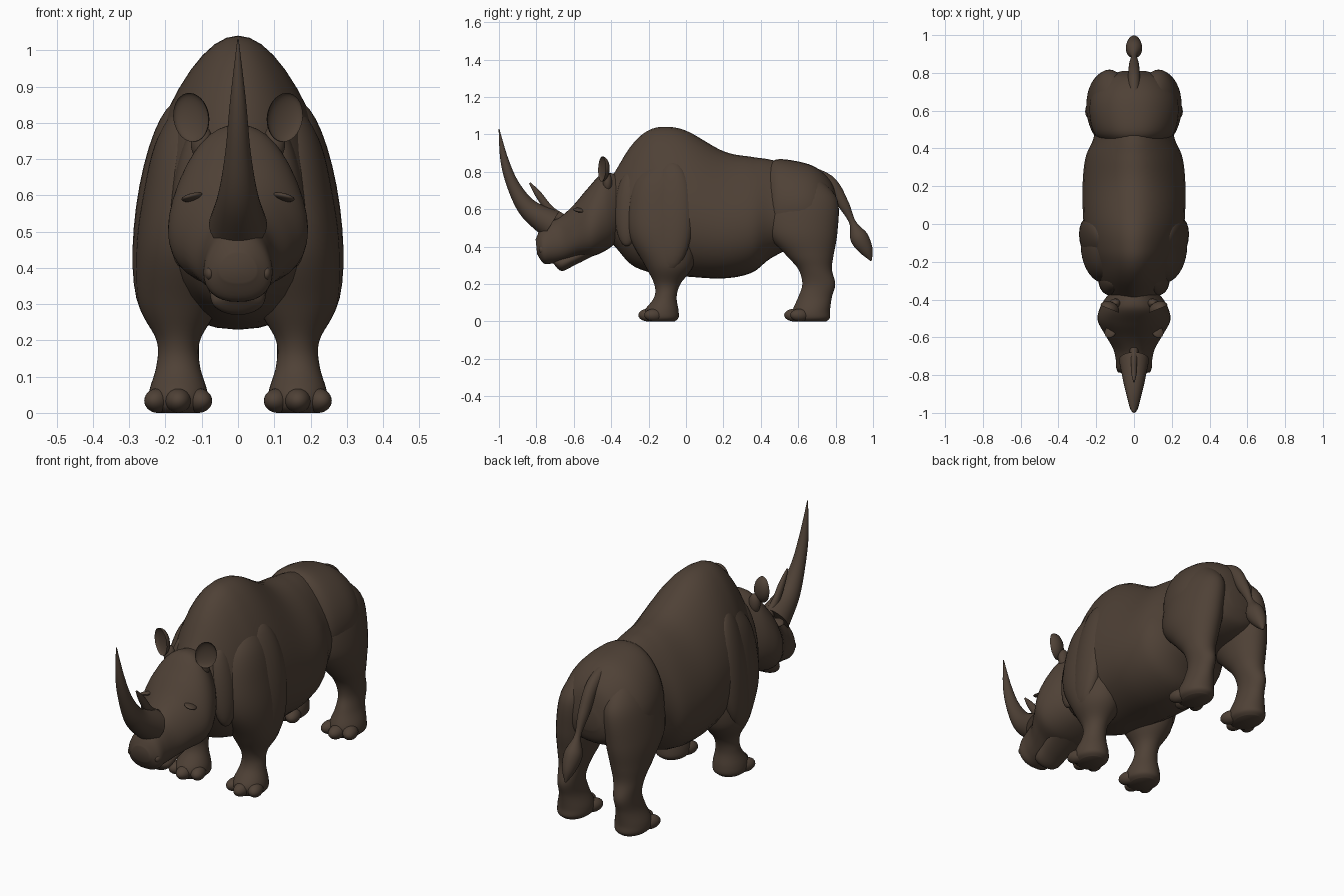
import bpy
import bmesh
from math import sin, cos, pi, radians, copysign
from mathutils import Matrix, Vector

default_cube = bpy.data.objects.get("Cube")
if default_cube:
    bpy.data.objects.remove(default_cube, do_unlink=True)

# One hide colour for the whole animal
hide = bpy.data.materials.new("dark_brown_hide")
hide.use_nodes = True
hide_colour = (.078, .053, .037, 1)
hide.diffuse_color = hide_colour
shader = hide.node_tree.nodes["Principled BSDF"]
shader.inputs["Base Color"].default_value = hide_colour
shader.inputs["Roughness"].default_value = .8

parts = []
SIDES = {"left": 1, "right": -1}
UPRIGHT = Vector((0, 1))
LEVEL = Vector((-1, 0))
LEANING = Vector((-.1, 1)).normalized()


def finish(name, bm):
    """Turn a bmesh into a named, coloured object."""
    bmesh.ops.recalc_face_normals(bm, faces=bm.faces)
    mesh = bpy.data.meshes.new(name)
    bm.to_mesh(mesh)
    bm.free()
    mesh.materials.append(hide)
    part = bpy.data.objects.new(name, mesh)
    bpy.context.collection.objects.link(part)
    parts.append(part)


def spline(stations, steps=6):
    """Smooth interpolation through a list of stations."""
    rows = [Vector(station) for station in stations]
    padded = [rows[0], *rows, rows[-1]]
    result = []
    for before, start, end, after in zip(padded, padded[1:], padded[2:], padded[3:]):
        leave, arrive = (end - before) / 2, (after - start) / 2
        for step in range(steps):
            t = step / steps
            ease = t * t * (3 - 2 * t)
            bend = leave * t * (1 - t) ** 2 - arrive * t * t * (1 - t)
            result.append(start.lerp(end, ease) + bend)
    return result + [rows[-1]]


def loft(name, stations, axis=None, egg=0, fullness=1, side=1, centre=lambda z: 0, segments=36):
    """Skin oval rings given as y, z, half depth, half width.

    The depth runs along the axis, or square to the path if there is none."""
    bm = bmesh.new()
    rows = spline(stations)
    rings = []
    for index, (y, z, depth, width) in enumerate(rows):
        path = rows[min(index + 1, len(rows) - 1)] - rows[max(index - 1, 0)]
        direction = axis or Vector((-path[1], path[0])).normalized()
        ring = []
        for segment in range(segments):
            angle = 2 * pi * segment / segments
            along = cos(angle)
            across = copysign(abs(sin(angle)) ** fullness, sin(angle))
            x = centre(z) + width * across * (1 - egg * along)
            offset = direction * depth * along
            ring.append(bm.verts.new((side * x, y + offset.x, z + offset.y)))
        rings.append(ring)
    for lower, upper in zip(rings, rings[1:]):
        for i in range(segments):
            bm.faces.new((lower[i - 1], lower[i], upper[i], upper[i - 1]))
    bm.faces.new(rings[0])
    bm.faces.new(rings[-1])
    finish(name, bm)


def round_loft(name, stations, ratio):
    """Loft along a bent path, with the width a fixed share of the depth."""
    loft(name, [(y, z, depth, depth * ratio) for y, z, depth in stations])


def blob(name, centre, size, turn=0, side=1, cupped=False):
    """Ellipsoid, optionally with its front half pushed in as a cup."""
    bm = bmesh.new()
    bmesh.ops.create_uvsphere(bm, u_segments=24, v_segments=16, radius=1)
    if cupped:
        for vert in bm.verts:
            if vert.co.y < 0:
                vert.co.y *= -.5
    bm.transform(Matrix.Diagonal((side, 1, 1, 1)) @ Matrix.Translation(centre)
                 @ Matrix.Rotation(radians(turn), 4, "Z")
                 @ Matrix.Rotation(radians(turn / 2), 4, "Y")
                 @ Matrix.Diagonal((*size, 1)))
    finish(name, bm)


# Humped trunk, and the rounded rump behind it
loft("trunk", [
    (-.44, .58, .13, .07),
    (-.38, .6, .2, .13),
    (-.3, .62, .31, .18),
    (-.22, .64, .37, .21),
    (-.13, .645, .395, .24),
    (0, .63, .39, .26),
    (.2, .57, .34, .265),
    (.35, .57, .31, .25),
    (.45, .6, .265, .21),
    (.6, .62, .2, .17),
    (.7, .61, .1, .1),
], axis=UPRIGHT, egg=.25)
loft("rump", [
    (.42, .62, .19, .14),
    (.48, .63, .235, .21),
    (.6, .63, .225, .235),
    (.7, .62, .2, .215),
    (.78, .6, .14, .15),
    (.81, .58, .05, .06),
], axis=UPRIGHT, egg=.12, fullness=.9)

# Head and lower jaw
loft("head", [
    (-.36, .62, .17, .12),
    (-.43, .59, .2, .17),
    (-.51, .53, .18, .19),
    (-.59, .48, .14, .15),
    (-.66, .44, .12, .11),
    (-.72, .42, .11, .095),
    (-.77, .4, .09, .09),
    (-.8, .4, .04, .05),
], axis=LEANING, egg=.16, fullness=.85)
loft("lower_jaw", [
    (-.5, .39, .04, .1),
    (-.6, .34, .04, .08),
    (-.67, .31, .04, .07),
    (-.71, .32, .01, .03),
], axis=LEANING)

# Horns
round_loft("front_horn", [
    (-.72, .52, .08),
    (-.84, .6, .055),
    (-.92, .72, .035),
    (-.97, .86, .022),
    (-1, 1.03, .002),
], ratio=1)
round_loft("rear_horn", [
    (-.67, .55, .03),
    (-.73, .6, .022),
    (-.79, .68, .018),
    (-.835, .74, .005),
], ratio=.8)

# Tail with a tuft at the end
round_loft("tail", [
    (.6, .82, .03),
    (.76, .75, .035),
    (.84, .63, .03),
    (.89, .53, .018),
    (.925, .45, .048),
    (.965, .38, .035),
    (.99, .325, .004),
], ratio=.9)

# Leg shapes, from shoulder or hip down to the sole
foreleg = [
    (-.11, .88, .04, .04),
    (-.13, .76, .14, .09),
    (-.13, .6, .18, .11),
    (-.12, .45, .18, .12),
    (-.09, .3, .13, .11),
    (-.1, .2, .07, .06),
    (-.11, .13, .06, .06),
    (-.13, .06, .09, .08),
    (-.13, .02, .09, .08),
    (-.13, 0, .07, .06),
]
hind_leg = [
    (.62, .76, .1, .06),
    (.62, .65, .19, .1),
    (.62, .48, .19, .11),
    (.66, .36, .13, .09),
    (.69, .28, .09, .07),
    (.71, .2, .088, .055),
    (.69, .13, .09, .058),
    (.67, .06, .1, .08),
    (.67, .02, .1, .08),
    (.67, 0, .08, .06),
]
FOOT_X = .165

for label, side in SIDES.items():
    # Legs lean inward as they rise
    loft(f"{label}_foreleg", foreleg, axis=LEVEL, side=side,
         centre=lambda z: FOOT_X - z ** 4 / 10)
    loft(f"{label}_hind_leg", hind_leg, axis=LEVEL, side=side,
         centre=lambda z: FOOT_X - z ** 2 / 10)

    # Three rounded toes on each foot
    for foot, front in {"fore": -.2, "hind": .58}.items():
        for place, toe in enumerate(("inner", "middle", "outer"), start=-1):
            centre = (FOOT_X + .055 * place, front + .03 * abs(place), .034)
            blob(f"{label}_{foot}_{toe}_toe", centre, (.036, .055, .034),
                 turn=20 * place, side=side)

    # Loose skin behind the shoulder and along the neck
    blob(f"{label}_shoulder_fold", (.205, -.09, .56), (.07, .135, .3), turn=-16, side=side)
    blob(f"{label}_neck_fold", (.13, -.31, .6), (.05, .07, .2), turn=-16, side=side)

    # Cupped ear on a short stalk
    blob(f"{label}_ear", (.13, -.45, .815), (.052, .04, .068), turn=22, side=side, cupped=True)
    blob(f"{label}_ear_stalk", (.1, -.42, .745), (.03, .025, .05), side=side)

    # Heavy eyelid and nostril
    blob(f"{label}_eyelid", (.125, -.57, .595), (.03, .035, .01), turn=35, side=side)
    blob(f"{label}_nostril_rim", (.078, -.765, .385), (.014, .022, .02), side=side)

# Smooth shading that keeps hard edges crisp
bpy.ops.object.select_all(action="DESELECT")
for part in parts:
    part.select_set(True)
bpy.context.view_layer.objects.active = parts[0]
bpy.ops.object.shade_smooth_by_angle(angle=radians(50))
